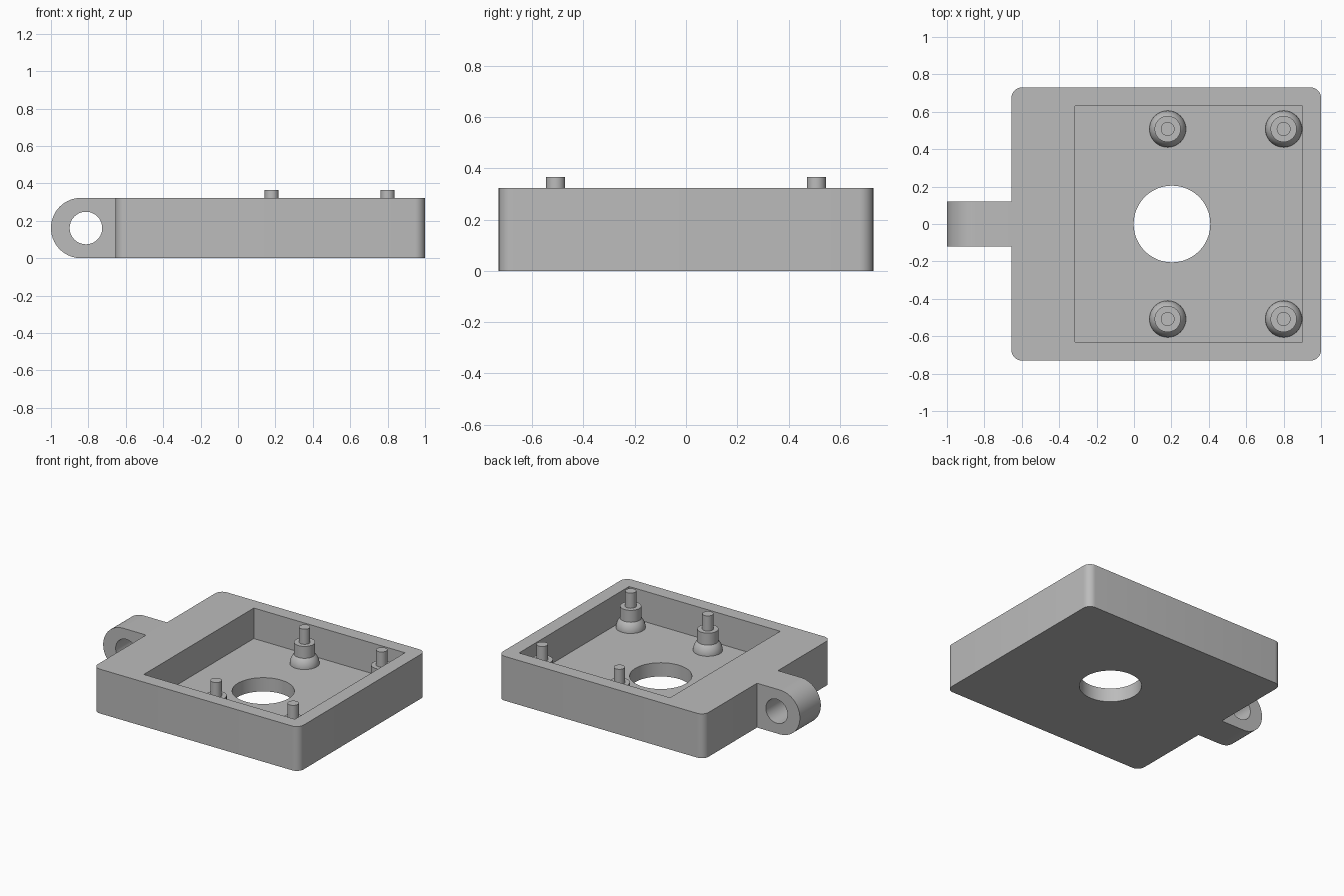
import bpy, bmesh, math
from mathutils import Matrix

cube = bpy.data.objects.get("Cube")
if cube:
    bpy.data.objects.remove(cube)

HEIGHT, FLOOR = 0.322, 0.10
LEFT, RIGHT, HALF_Y = -0.655, 1.0, 0.73
LUG_END, LUG_Y = -1.0, 0.12

grey = bpy.data.materials.new("grey")
grey.use_nodes = True
grey.diffuse_color = (0.5, 0.5, 0.5, 1)
grey.node_tree.nodes["Principled BSDF"].inputs["Base Color"].default_value = (0.5, 0.5, 0.5, 1)


def make_object(name, bm):
    bmesh.ops.recalc_face_normals(bm, faces=bm.faces)
    mesh = bpy.data.meshes.new(name)
    bm.to_mesh(mesh)
    bm.free()
    mesh.materials.append(grey)
    obj = bpy.data.objects.new(name, mesh)
    bpy.context.collection.objects.link(obj)
    return obj


def activate(obj):
    bpy.ops.object.select_all(action="DESELECT")
    obj.select_set(True)
    bpy.context.view_layer.objects.active = obj


def smooth(obj):
    activate(obj)
    bpy.ops.object.shade_smooth_by_angle(angle=math.radians(30))


def cut(target, cutter):
    cutter.hide_render = True
    mod = target.modifiers.new("cut", "BOOLEAN")
    mod.operation, mod.solver, mod.object = "DIFFERENCE", "EXACT", cutter
    activate(target)
    bpy.ops.object.modifier_apply(modifier=mod.name)
    bpy.data.objects.remove(cutter)


def cylinder_cutter(name, radius, matrix):
    bm = bmesh.new()
    bmesh.ops.create_cone(bm, cap_ends=True, segments=64, radius1=radius,
                          radius2=radius, depth=1, matrix=matrix)
    return make_object(name, bm)


# Tray block and hinge lug from one extruded plan outline
half = [(RIGHT, HALF_Y), (LEFT, HALF_Y), (LEFT, LUG_Y), (LUG_END, LUG_Y)]
outline = half + [(x, -y) for x, y in reversed(half)]
bm = bmesh.new()
base = bm.faces.new([bm.verts.new((x, y, 0)) for x, y in outline])
grown = bmesh.ops.extrude_face_region(bm, geom=[base])["geom"]
bmesh.ops.translate(bm, vec=(0, 0, HEIGHT),
                    verts=[v for v in grown if isinstance(v, bmesh.types.BMVert)])


def is_corner(edge):
    return all(abs(v.co.y) > HALF_Y - 0.01 for v in edge.verts) and \
        abs(edge.verts[0].co.z - edge.verts[1].co.z) > 0.1


def is_lug_tip(edge):
    a, b = (v.co for v in edge.verts)
    return max(a.x, b.x) < LUG_END + 0.01 and abs(a.z - b.z) < 0.01


for test, radius, steps in ((is_corner, 0.055, 8), (is_lug_tip, HEIGHT / 2 - 0.0005, 20)):
    bmesh.ops.bevel(bm, geom=[e for e in bm.edges if test(e)], offset=radius,
                    offset_type="OFFSET", segments=steps, profile=0.5, affect="EDGES")
tray = make_object("tray", bm)

# Pocket, central bore and hinge pin hole
bm = bmesh.new()
bmesh.ops.create_cube(bm, size=1, matrix=Matrix.Translation((0.2925, 0, FLOOR + 0.25))
                      @ Matrix.Diagonal((1.215, 1.264, 0.5, 1)))
cut(tray, make_object("pocket_cutter", bm))
cut(tray, cylinder_cutter("bore_cutter", 0.205, Matrix.Translation((0.203, 0, 0))))
cut(tray, cylinder_cutter("pin_cutter", 0.087, Matrix.Translation((-0.813, 0, HEIGHT / 2))
                          @ Matrix.Rotation(math.pi / 2, 4, "X")))
smooth(tray)


# Standoffs: domed foot, collar and locating peg turned from one profile
def standoff(name, x, y):
    foot, collar, peg = 0.098, 0.07, 0.037
    top_angle = math.acos(collar / foot)
    profile = [(0, FLOOR - 0.01), (foot, FLOOR - 0.01)]
    for i in range(9):
        a = top_angle * i / 8
        profile.append((foot * math.cos(a), FLOOR + foot * math.sin(a)))
    profile += [(collar, 0.255), (peg, 0.255), (peg, 0.365), (0, 0.365)]
    bm = bmesh.new()
    verts = [bm.verts.new((r, 0, z)) for r, z in profile]
    edges = [bm.edges.new(pair) for pair in zip(verts, verts[1:])]
    bmesh.ops.spin(bm, geom=verts + edges, cent=(0, 0, 0), axis=(0, 0, 1),
                   angle=math.tau, steps=40)
    bmesh.ops.remove_doubles(bm, verts=bm.verts, dist=0.0001)
    obj = make_object(name, bm)
    obj.location = (x, y, 0)
    smooth(obj)


for side, y in (("front", -0.508), ("back", 0.508)):
    for place, x in (("inner", 0.18), ("outer", 0.8)):
        standoff(f"{side}_{place}_standoff", x, y)
